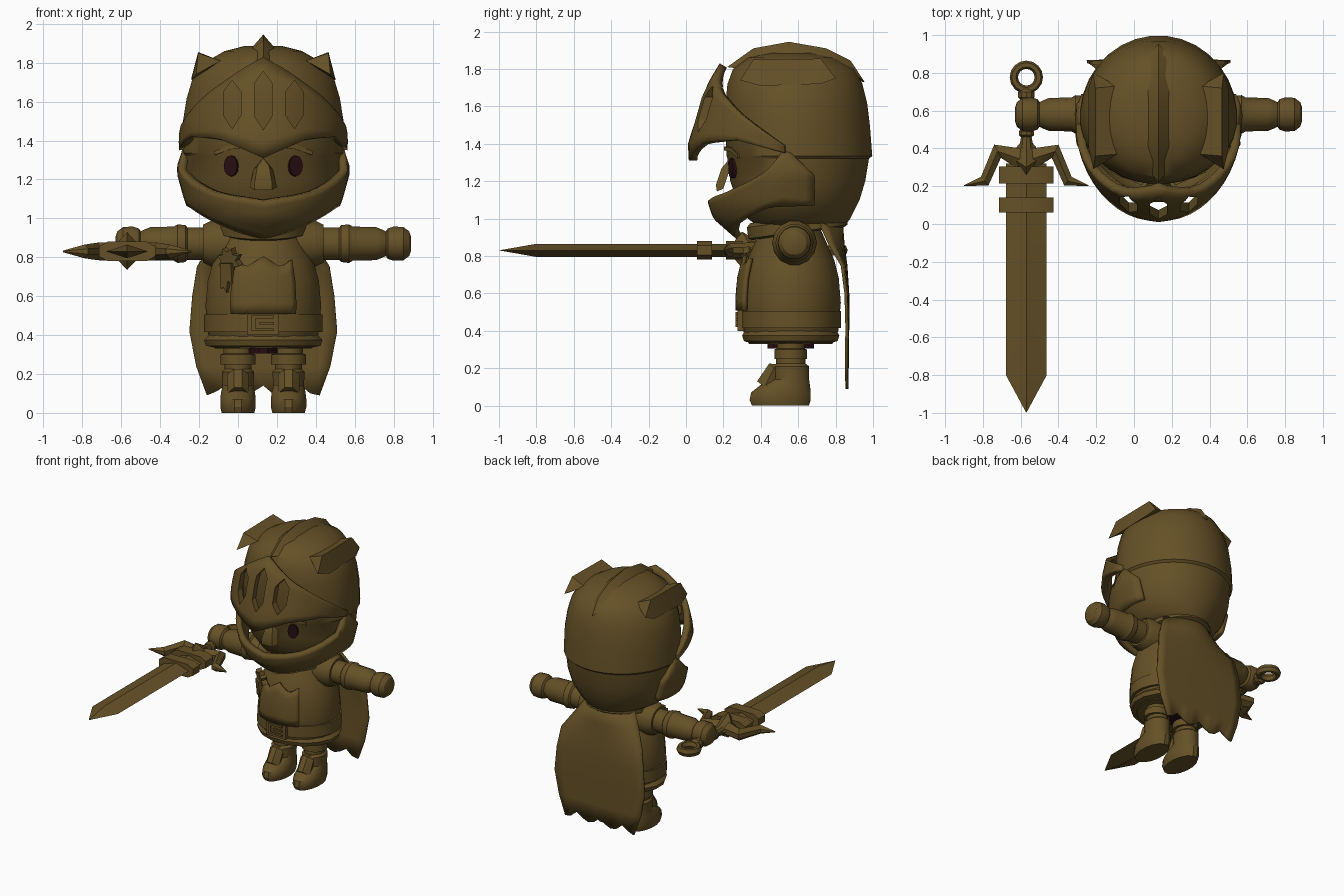
import bpy, bmesh, math
from mathutils import Vector, Matrix

if "Cube" in bpy.data.objects:
    bpy.data.objects.remove(bpy.data.objects["Cube"])

CX = 0.13  # body symmetry plane


def material(name, rgb):
    m = bpy.data.materials.new(name)
    m.diffuse_color = (*rgb, 1)
    m.use_nodes = True
    m.node_tree.nodes["Principled BSDF"].inputs["Base Color"].default_value = m.diffuse_color
    return m


BRONZE = material("bronze brown", (0.13, 0.082, 0.02))
DARK = material("dark maroon", (0.02, 0.004, 0.006))


def finish(name, bm, mat=BRONZE, thick=0, offset=-1):
    bmesh.ops.recalc_face_normals(bm, faces=bm.faces)
    me = bpy.data.meshes.new(name)
    bm.to_mesh(me)
    bm.free()
    me.materials.append(mat)
    ob = bpy.data.objects.new(name, me)
    bpy.context.collection.objects.link(ob)
    if thick:
        s = ob.modifiers.new("thickness", 'SOLIDIFY')
        s.thickness, s.offset = thick, offset
    return ob


def lerp(table, x):
    """Piecewise linear lookup; each row is (key, value)."""
    if x <= table[0][0]:
        return table[0][1]
    for (a, u), (b, v) in zip(table, table[1:]):
        if x <= b:
            return u + (v - u) * (x - a) / (b - a)
    return table[-1][1]


def loft(name, rings, cx=CX, n=24, mat=BRONZE, matrix=None):
    """Stack of elliptical rings: (z, centre y, rx, front ry, back ry)."""
    bm = bmesh.new()
    loops = []
    for z, cy, rx, rf, rb in rings:
        ring = []
        for i in range(n):
            a = math.tau * (i + 0.5) / n
            s = math.sin(a)
            ring.append(bm.verts.new((cx + rx * math.cos(a), cy + s * (rb if s > 0 else rf), z)))
        loops.append(ring)
    for p, q in zip(loops, loops[1:]):
        for i in range(n):
            j = (i + 1) % n
            bm.faces.new((p[i], p[j], q[j], q[i]))
    bm.faces.new(loops[0])
    bm.faces.new(loops[-1])
    if matrix:
        bm.transform(matrix)
    return finish(name, bm, mat)


def lathe(name, profile, matrix, n=14):
    return loft(name, [(h, 0, r, r, r) for h, r in profile], 0, n, matrix=matrix)


def hull(name, pts, mat=BRONZE):
    bm = bmesh.new()
    for p in pts:
        bm.verts.new(p)
    res = bmesh.ops.convex_hull(bm, input=bm.verts)
    loose = [v for v in bm.verts if not v.link_faces]
    bmesh.ops.delete(bm, geom=loose, context='VERTS')
    return finish(name, bm, mat)


def box(name, lo, hi):
    return hull(name, [(x, y, z) for x in (lo[0], hi[0]) for y in (lo[1], hi[1]) for z in (lo[2], hi[2])])


def plate(name, pts, depth, loc, rot=(0, 0, 0), mat=BRONZE):
    """Flat outline in x/z, extruded along y."""
    bm = bmesh.new()
    f = bm.faces.new([bm.verts.new((x, -depth / 2, z)) for x, z in pts])
    g = bmesh.ops.extrude_face_region(bm, geom=[f])['geom']
    bmesh.ops.translate(bm, verts=[v for v in g if isinstance(v, bmesh.types.BMVert)], vec=(0, depth, 0))
    ob = finish(name, bm, mat)
    ob.location, ob.rotation_euler = loc, rot
    return ob


def wrap(name, cy, rx, ry, top, bottom, tmax, thick, nu=24, nv=6, offset=-1):
    """Curved plate around the front; edges given against |t| (1 = side)."""
    bm = bmesh.new()
    grid = []
    for i in range(nu + 1):
        t = tmax * (2 * i / nu - 1)
        a, hi, lo = t * math.pi / 2, lerp(top, abs(t)), lerp(bottom, abs(t))
        col = []
        for j in range(nv + 1):
            z = lo + (hi - lo) * j / nv
            col.append(bm.verts.new((CX + lerp(rx, z) * math.sin(a), cy - lerp(ry, z) * math.cos(a), z)))
        grid.append(col)
    for p, q in zip(grid, grid[1:]):
        for j in range(nv):
            bm.faces.new((p[j], q[j], q[j + 1], p[j + 1]))
    return finish(name, bm, thick=thick, offset=offset)


def oval(rx, rz, n=12):
    return [(rx * math.cos(math.tau * i / n), rz * math.sin(math.tau * i / n)) for i in range(n)]


# Head with helmet cap: (z, half width, front y, back y)
head = [(0.96, .22, .38, .85), (1.0, .29, .33, .88), (1.1, .365, .27, .93), (1.2, .395, .235, .96),
        (1.32, .405, .22, .98), (1.335, .418, .215, .998), (1.5, .415, .21, .985), (1.62, .395, .21, .97),
        (1.72, .365, .22, .945), (1.8, .305, .25, .9), (1.86, .2, .33, .79), (1.885, .1, .44, .68)]
loft("head", [(z, .56, w, .56 - f, b - .56) for z, w, f, b in head], n=32)

# Visor with three slots
visor = wrap("visor", .53, [(1.31, .43), (1.48, .44), (1.6, .42), (1.83, .36)],
             [(1.31, .515), (1.4, .52), (1.5, .49), (1.68, .44), (1.83, .35)],
             [(0, 1.83), (.2, 1.765), (.5, 1.64), (.75, 1.52), (1, 1.39)],
             [(0, 1.31), (.17, 1.36), (.35, 1.41), (.67, 1.42), (1, 1.35)], 1, .045)
for dx in (-.16, 0, .16):
    h = .15 if dx == 0 else .125
    cut = plate("slot_cutter", [(0, -h), (.045, -h + .07), (.045, h - .06), (0, h), (-.045, h - .06), (-.045, -h + .07)],
                .3, (CX + dx, .12, 1.605 if dx == 0 else 1.585))
    cut.hide_render = cut.hide_viewport = True
    b = visor.modifiers.new("slot", 'BOOLEAN')
    b.operation, b.object, b.solver = 'DIFFERENCE', cut, 'EXACT'

# Jaw guard
wrap("jaw_guard", .53, [(.89, .25), (.95, .31), (1.07, .4), (1.25, .45), (1.37, .41)],
     [(.89, .26), (1.0, .385), (1.09, .415), (1.37, .41)],
     [(0, 1.085), (.45, 1.14), (.7, 1.2), (.86, 1.26), (1, 1.38), (1.25, 1.23)],
     [(0, .89), (.3, .925), (.6, .99), (.86, 1.06), (1.25, 1.07)], 1.25, .04, 30)

# Face details
hull("nose", [(CX, .225, 1.31)] + [(CX + s * x, y, z) for s in (-1, 1)
     for x, y, z in ((.03, .19, 1.27), (.045, .16, 1.18), (.07, .2, 1.16), (.045, .165, 1.145), (.05, .23, 1.25))])
for s in (-1, 1):
    plate("eye", oval(.037, .054), .05, (CX + s * .16, .262, 1.27), (0, 0, s * .35), DARK)
    plate("brow", [(-.09, s * .02), (0, .01), (.09, -s * .02), (.09, -s * .02 + .02), (0, .035), (-.09, s * .02 + .02)],
          .05, (CX + s * .16, .262, 1.345), (0, 0, s * .4))

# Helmet crests
hull("middle_crest", [(CX, .22, 1.81), (CX, .36, 1.91), (CX, .55, 1.945), (CX, .75, 1.91), (CX, .88, 1.845), (CX, .955, 1.73)] +
     [(CX + s * .065, y, z) for s in (-1, 1) for y, z in ((.3, 1.8), (.42, 1.87), (.7, 1.87), (.88, 1.79))])
for s in (-1, 1):
    hull("side_crest", [(CX + s * x, y, z) for x, y, z in ((.335, .36, 1.85), (.335, .72, 1.855), (.22, .37, 1.81),
         (.22, .73, 1.81), (.345, .29, 1.74), (.345, .8, 1.75), (.37, .4, 1.71), (.37, .72, 1.72))])

# Torso, collar, belt and skirt
torso_r = [(.33, .25), (.4, .285), (.55, .3), (.68, .288), (.78, .26), (.87, .215), (.98, .16)]
loft("torso", [(z, .56, r, r * .9, r * .9) for z, r in torso_r])
loft("belt", [(.415, .56, .29, .25, .25), (.415, .56, .308, .27, .27), (.505, .56, .306, .27, .27), (.51, .56, .28, .25, .25)])
loft("skirt", [(.335, .56, .25, .22, .22), (.345, .56, .3, .255, .255), (.375, .56, .31, .265, .265), (.41, .56, .275, .245, .245)], n=16)
loft("underside", [(.305, .56, .08, .13, .13), (.34, .56, .08, .13, .13)], n=12, mat=DARK)
loft("collar", [(0, 0, .2, .25, .25), (.01, 0, .235, .27, .27), (.07, 0, .235, .27, .27), (.09, 0, .2, .25, .25)], 0,
     matrix=Matrix.Translation((CX, .6, .92)) @ Matrix.Rotation(.14, 4, 'X'))
front_r = [(z, r * .9 + .006) for z, r in torso_r]
wrap("tabard", .56, torso_r, front_r, [(0, .8), (.2, .745), (.36, .785)], [(0, .51)], .36, .022, 12, 5, 1)
hull("tabard_ridge", [(CX + s * .028, y, z) for s in (-1, 1) for y, z in ((.268, .52), (.31, .76), (.35, .52), (.36, .76))]
     + [(CX, .33, .8)])
box("buckle", (.045, .275, .4), (.21, .31, .52))
for lo, hi in (((.07, .485), (.185, .5)), ((.07, .42), (.185, .435)), ((.07, .42), (.09, .5)), ((.11, .452), (.185, .467))):
    box("buckle_bar", (lo[0], .265, lo[1]), (hi[0], .29, hi[1]))

# Medal with ribbons
star = [((.07 if i % 2 else .045) * math.sin(i * math.pi / 8), (.07 if i % 2 else .045) * math.cos(i * math.pi / 8)) for i in range(16)]
plate("medal", star, .04, (-.04, .345, .785), (.2, 0, -.6))
plate("ribbon", [(-.04, .07), (.03, .07), (.03, -.04), (.005, -.02), (-.01, -.08), (-.025, -.055), (-.045, -.06)],
      .025, (-.05, .335, .7), (.1, 0, -.65))

# Arms and legs
arm = [(.1, .12), (.27, .12), (.31, .1), (.31, .085), (.39, .085), (.4, .097), (.44, .102), (.46, .09), (.58, .087),
       (.61, .075), (.63, .065), (.64, .08), (.67, .09), (.72, .088), (.75, .065), (.76, .035)]
leg = [(0, .505, .085, .155, .155), (.03, .505, .093, .168, .165), (.07, .51, .093, .165, .16), (.11, .535, .088, .14, .13),
       (.14, .56, .08, .1, .1), (.21, .56, .085, .1, .1), (.225, .56, .07, .08, .08), (.25, .56, .07, .08, .08),
       (.25, .56, .092, .088, .088), (.3, .56, .092, .088, .088), (.305, .56, .075, .075, .075), (.38, .56, .075, .075, .075)]
for s in (-1, 1):
    lathe("arm", arm, Matrix.Translation((CX, .58, .87)) @ Matrix.Rotation(s * math.pi / 2, 4, 'Y'))
    x = CX + s * .13
    loft("leg", leg, x, 16)
    hull("shin_guard", [(x + d * w, y, z) for d in (-1, 1)
         for w, y, z in ((.055, .47, .2), (.055, .42, .1), (.02, .445, .225), (.02, .38, .13), (.03, .5, .09), (.03, .5, .22))])

# Cape: (z, half width, y, forward wrap of the edges)
cape = [(.99, .19, .83, .12), (.86, .27, .84, .07), (.75, .34, .855, .02), (.6, .365, .865, .01),
        (.42, .38, .865, .005), (.24, .345, .863, .005), (.09, .29, .86, 0)]
bm, N, rows = bmesh.new(), 12, []
for k, (z, w, y, fwd) in enumerate(cape):
    row = []
    for i in range(N + 1):
        u = 2 * i / N - 1
        notch = (0, .02, .05, .01)[i % 4] if k == len(cape) - 1 else 0
        row.append(bm.verts.new((CX + w * u, y - fwd * u * u, z + notch)))
    rows.append(row)
for p, q in zip(rows, rows[1:]):
    for i in range(N):
        bm.faces.new((p[i], p[i + 1], q[i + 1], q[i]))
finish("cape", bm, thick=.016, offset=0)

# Sword
SX, SZ = -.57, .83
hull("blade", [(SX, -1, SZ)] + [(SX + x, y, SZ + z) for y in (-.8, .32)
     for x, z in ((-.108, 0), (.108, 0), (0, .035), (0, -.035))])
for name, y0, y1 in (("blade_band", .06, .14), ("guard_band", .215, .305)):
    hull(name, [(SX + x, y, SZ + z) for y in (y0, y1) for x, z in
         ((-.145, .025), (.145, .025), (-.145, -.025), (.145, -.025), (-.1, .05), (.1, .05), (-.1, -.05), (.1, -.05))])
hull("guard_core", [(SX, .22, SZ), (SX, .47, SZ), (SX - .09, .36, SZ), (SX + .09, .36, SZ), (SX, .3, SZ + .1), (SX, .3, SZ - .095)])
wing = [(.03, .40, .05), (.17, .42, .045), (.24, .25, .035), (.33, .205, .004)]
inner = [(.04, .29, .05), (.135, .35, .045), (.2, .205, .035), (.33, .2, .004)]
for s in (-1, 1):
    for k in range(3):
        pts = [(SX + s * x, y, SZ + d * h * .4) for x, y, h in wing[k:k + 2] + inner[k:k + 2] for d in (-1, 1)]
        pts += [(SX + s * (p[0] + q[0]) / 2, (p[1] + q[1]) / 2, SZ + d * p[2])
                for p, q in zip(wing[k:k + 2], inner[k:k + 2]) for d in (-1, 1)]
        hull("guard_wing", pts)
lathe("grip", [(.4, .04), (.46, .03), (.47, .042), (.49, .042), (.5, .035), (.66, .035), (.67, .045), (.7, .045), (.715, .03)],
      Matrix.Translation((SX, 0, SZ)) @ Matrix.Rotation(-math.pi / 2, 4, 'X'), 10)
bpy.ops.mesh.primitive_torus_add(major_segments=16, minor_segments=6, major_radius=.066, minor_radius=.022, location=(SX, .777, SZ))
ring = bpy.context.object
ring.name, ring.scale.z = "pommel_ring", 1.4
ring.data.materials.append(BRONZE)

# Smooth shading with sharp edges kept
bpy.ops.object.select_all(action='DESELECT')
for ob in bpy.data.objects:
    if ob.type == 'MESH' and not ob.hide_render:
        ob.select_set(True)
        bpy.context.view_layer.objects.active = ob
bpy.ops.object.shade_smooth_by_angle(angle=math.radians(32))
